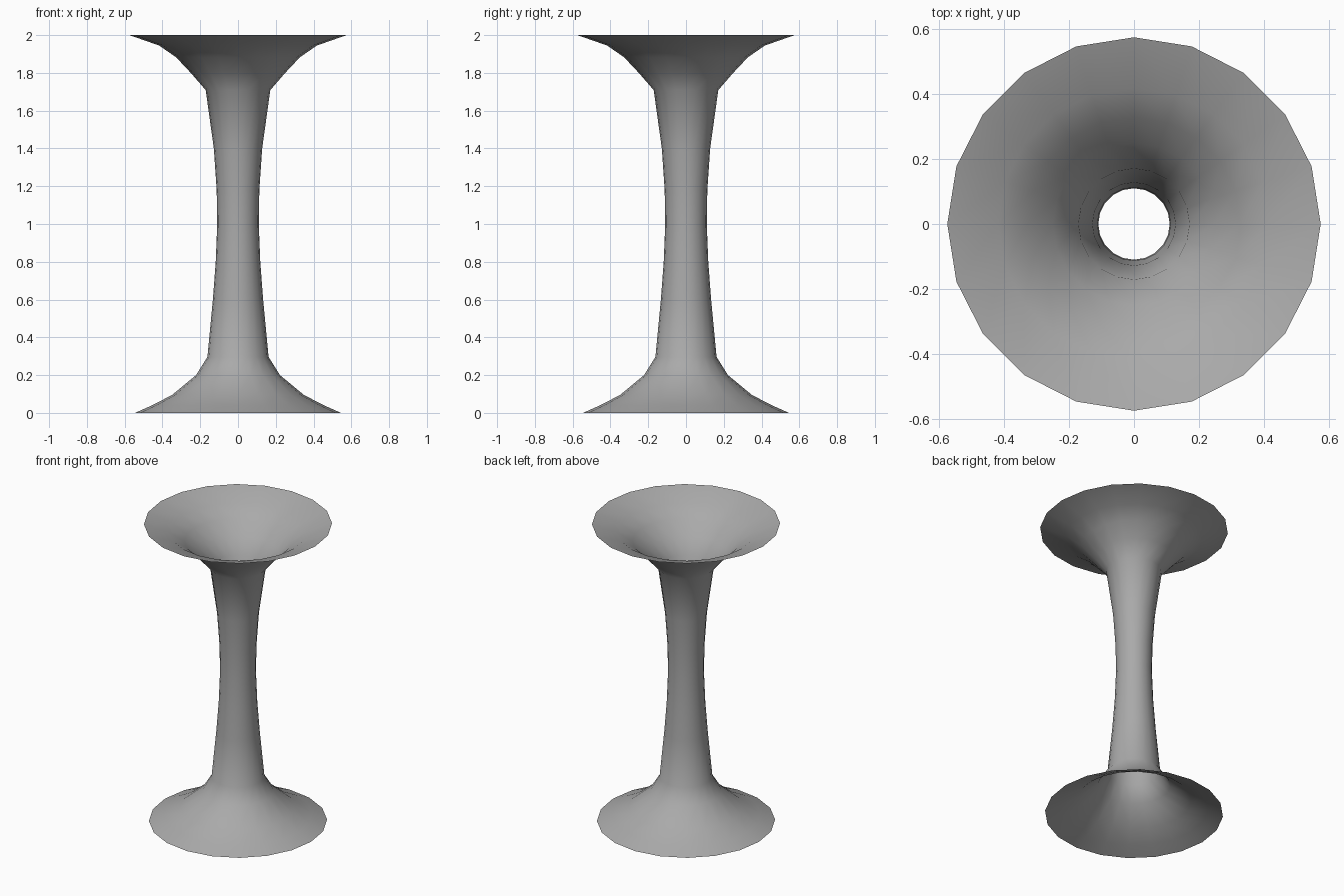
import bpy, bmesh, math

cube = bpy.data.objects.get("Cube")
if cube:
    bpy.data.objects.remove(cube, do_unlink=True)

# Plain grey
grey = bpy.data.materials.new("plain grey")
grey.use_nodes = True
colour = (0.4, 0.4, 0.4, 1)
grey.diffuse_color = colour
grey.node_tree.nodes["Principled BSDF"].inputs["Base Color"].default_value = colour

# Outline as (radius, height): flared foot, narrow waist, flared mouth
PROFILE = [(0.545, 0), (0.455, 0.04), (0.349, 0.095), (0.222, 0.20), (0.162, 0.296),
           (0.133, 0.60), (0.118, 0.80), (0.110, 1.0), (0.113, 1.18), (0.128, 1.40),
           (0.171, 1.709), (0.250, 1.80), (0.328, 1.883), (0.418, 1.945), (0.575, 2.0)]
SIDES = 20

# Revolve the outline into an open, thin-walled tube
bm = bmesh.new()
rings = []
for r, z in PROFILE:
    rings.append([bm.verts.new((r * math.cos(2 * math.pi * i / SIDES),
                                r * math.sin(2 * math.pi * i / SIDES), z))
                  for i in range(SIDES)])
for low, high in zip(rings, rings[1:]):
    for i in range(SIDES):
        j = (i + 1) % SIDES
        bm.faces.new((low[i], low[j], high[j], high[i])).smooth = True

mesh = bpy.data.meshes.new("flared_tube")
bm.to_mesh(mesh)
bm.free()
mesh.materials.append(grey)
tube = bpy.data.objects.new("flared_tube", mesh)
bpy.context.collection.objects.link(tube)
